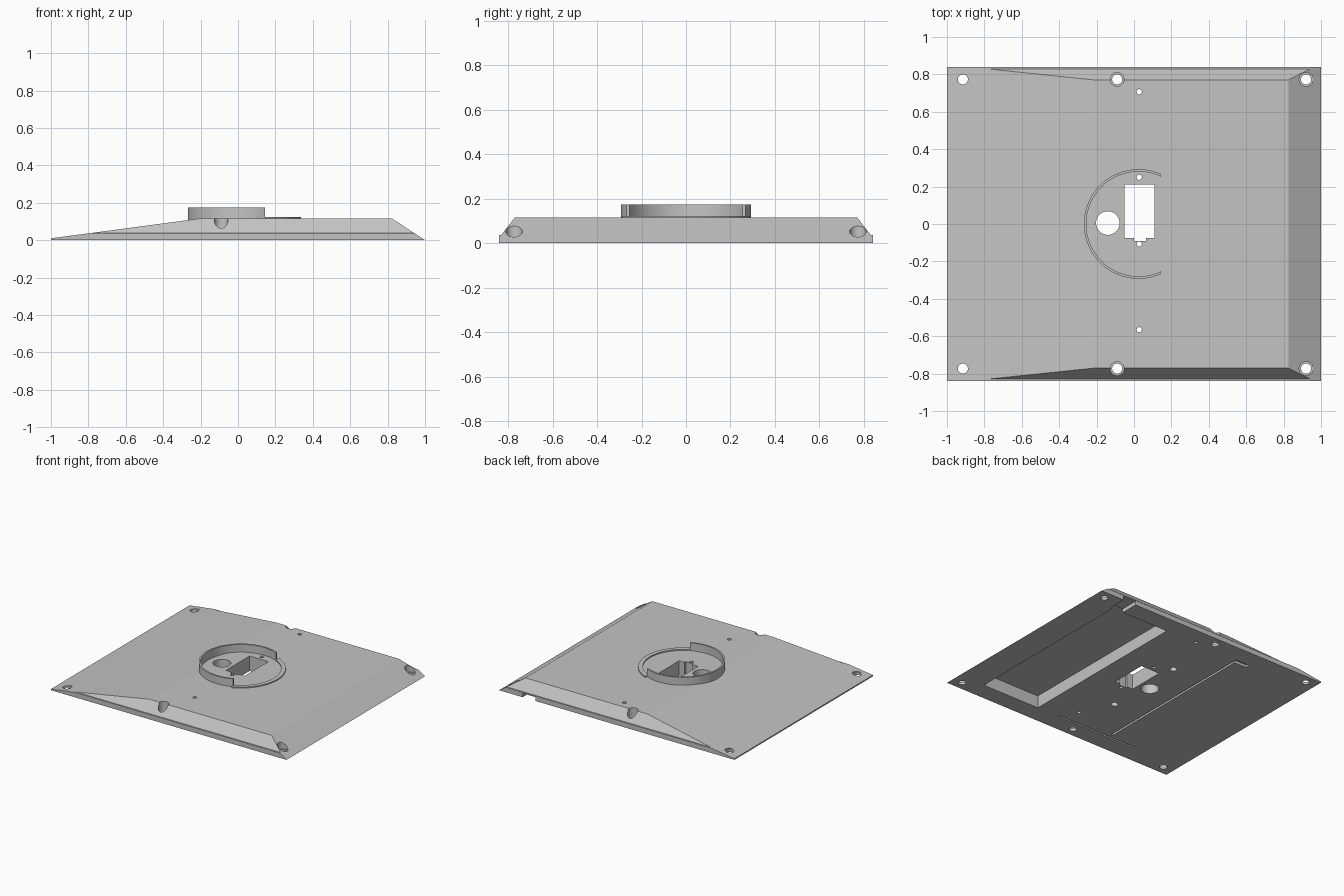
import bpy, bmesh, math
from mathutils import Vector

cube = bpy.data.objects.get("Cube")
if cube:
    bpy.data.objects.remove(cube, do_unlink=True)

grey = bpy.data.materials.new("plain grey")
grey.use_nodes = True
COLOUR = (0.55, 0.55, 0.55, 1)
grey.diffuse_color = COLOUR
grey.node_tree.nodes["Principled BSDF"].inputs["Base Color"].default_value = COLOUR


def prism(name, outline, axis, low, high):
    """Extrude a 2D outline along one axis; the other two axes keep xyz order."""
    def place(p, h):
        co = list(p)
        co.insert("xyz".index(axis), h)
        return Vector(co)
    bm = bmesh.new()
    face = bm.faces.new([bm.verts.new(place(p, low)) for p in outline])
    ext = bmesh.ops.extrude_face_region(bm, geom=[face])
    moved = [v for v in ext["geom"] if isinstance(v, bmesh.types.BMVert)]
    bmesh.ops.translate(bm, verts=moved, vec=place((0, 0), high - low))
    bmesh.ops.recalc_face_normals(bm, faces=bm.faces)
    mesh = bpy.data.meshes.new(name)
    bm.to_mesh(mesh)
    bm.free()
    mesh.materials.append(grey)
    obj = bpy.data.objects.new(name, mesh)
    bpy.context.collection.objects.link(obj)
    return obj


def arc(cx, cy, r, start, end, n):
    step = (end - start) / n
    return [(cx + r * math.cos(start + i * step), cy + r * math.sin(start + i * step))
            for i in range(n + 1)]


def select_only(obj):
    bpy.ops.object.select_all(action="DESELECT")
    obj.select_set(True)
    bpy.context.view_layer.objects.active = obj


def cut(cutter):
    cutter.hide_render = True
    select_only(body)
    mod = body.modifiers.new("cut", "BOOLEAN")
    mod.object, mod.operation, mod.solver = cutter, "DIFFERENCE", "EXACT"
    bpy.ops.object.modifier_apply(modifier=mod.name)
    bpy.data.objects.remove(cutter, do_unlink=True)


def cut_hole(x, y, r, low=-0.1, high=0.3, n=32):
    cut(prism("hole_cutter", arc(x, y, r, 0, math.tau, n)[:-1], "z", low, high))


def cut_box(x0, x1, y0, y1, low=-0.1, high=0.3):
    cut(prism("box_cutter", [(x0, y0), (x1, y0), (x1, y1), (x0, y1)], "z", low, high))


# Wedge plate: long ramp, flat deck, short steep end
DECK = 0.115
body = prism("base_plate", [(-1, 0), (1, 0), (0.825, DECK), (-0.21, DECK), (-1, 0.01)],
             "y", -0.84, 0.84)

# Bevelled long sides above a narrow ledge
for s in (-1, 1):
    bevel = [(s * 0.83, 0.038), (s * 0.76, 0.1278), (s * 0.9, 0.1278), (s * 0.9, 0.038)]
    cut(prism("bevel_cutter", bevel, "x", -1.1, 1.1))

# Counterbored screw holes
for s in (-1, 1):
    for x in (-0.915, -0.09, 0.92):
        cut_hole(x, s * 0.773, 0.037, 0.02)
        cut_hole(x, s * 0.773, 0.027)
    # blind holes underneath
    cut_hole(-0.09, s * 0.32, 0.025, high=0.07)

# Small pin holes, cable hole and stepped rectangular opening
for y in (0.707, 0.25, -0.107, -0.565):
    cut_hole(0.028, y, 0.014, n=16)
cut_hole(-0.14, 0.005, 0.063, n=48)
cut_box(-0.05, 0.11, -0.075, 0.212)
cut_box(0, 0.065, -0.09, -0.07)

# Underside pocket with a side exit, and wire grooves
cut_box(0.29, 0.78, -0.7, 0.7, high=0.095)
cut_box(0.69, 0.8, 0.69, 0.9, high=0.03)
cut_box(-0.358, -0.342, -0.66, 0.7, high=0.02)
cut_box(-0.46, -0.35, 0.665, 0.7, high=0.021)
cut_box(-0.6, 0.1, -0.702, -0.688, high=0.02)

# Round collar: tall open wall and a low lip across the gap
CX, GAP, INNER = 0.025, 0.12, 0.28


def ring_part(name, outer, tall, top):
    def span(r):
        a = math.acos(GAP / r)
        return (a, math.tau - a) if tall else (-a, a)
    points = arc(CX, 0, outer, *span(outer), 64) + arc(CX, 0, INNER, *span(INNER), 64)[::-1]
    return prism(name, points, "z", 0.1, top)


wall = ring_part("collar_wall", 0.293, True, 0.175)
lip = ring_part("collar_lip", 0.312, False, 0.123)

for obj in (body, wall, lip):
    select_only(obj)
    bpy.ops.object.shade_smooth_by_angle(angle=math.radians(20))
# keep the shallow ramp crease crisp on the plate
for poly in body.data.polygons:
    poly.use_smooth = abs(poly.normal.z) < 0.01 and poly.area < 0.02
